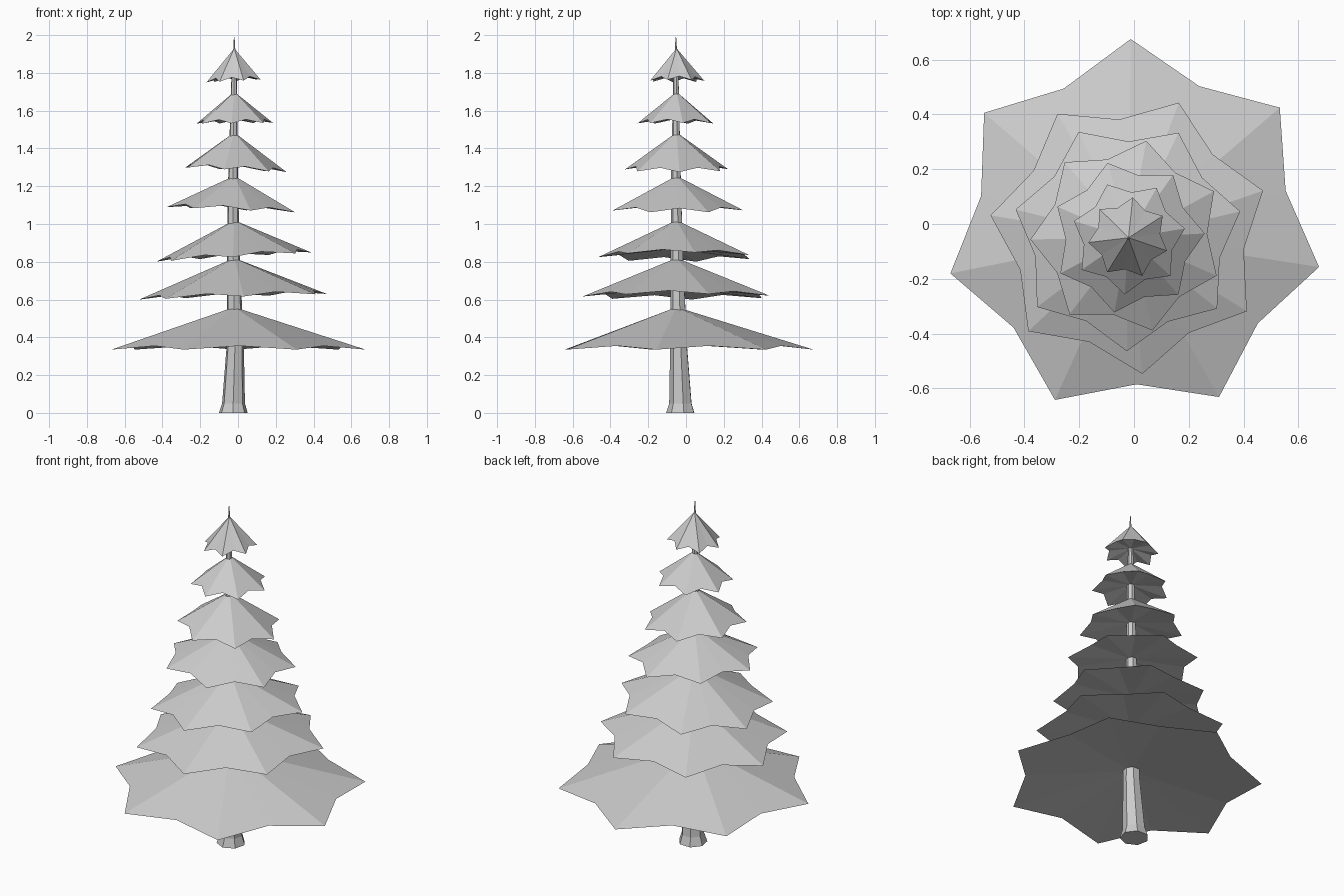
import bpy, bmesh
from math import sin, cos, radians, pi

if "Cube" in bpy.data.objects:
    bpy.data.objects.remove(bpy.data.objects["Cube"])

POINTS = 7


def finish(name, bm):
    bmesh.ops.recalc_face_normals(bm, faces=bm.faces)
    mesh = bpy.data.meshes.new(name)
    bm.to_mesh(mesh)
    bm.free()
    obj = bpy.data.objects.new(name, mesh)
    bpy.context.collection.objects.link(obj)
    return obj


def loft(name, rings, sides):
    """Closed flat-sided tube through (x, y, z, radius) rings."""
    bm = bmesh.new()
    loops = []
    for x, y, z, r in rings:
        loops.append([bm.verts.new((x + r * cos(2 * pi * i / sides + 0.2),
                                    y + r * sin(2 * pi * i / sides + 0.2), z))
                      for i in range(sides)])
    for a, b in zip(loops, loops[1:]):
        for i in range(sides):
            j = (i + 1) % sides
            bm.faces.new((a[i], a[j], b[j], b[i]))
    bm.faces.new(loops[0][::-1])
    bm.faces.new(loops[-1])
    return finish(name, bm)


def branch_tier(name, cx, cy, start, outer, inner, z_rim, z_under, z_top, tilt):
    """Star-shaped cone with a shallow hollow underside."""
    bm = bmesh.new()
    rim = []
    for i in range(POINTS * 2):
        a = radians(start) + pi * i / POINTS
        r, lift = (inner, 0.02) if i % 2 else (outer, 0)
        rim.append(bm.verts.new((cx + r * cos(a), cy + r * sin(a),
                                 z_rim + lift + tilt * r * cos(a))))
    top = bm.verts.new((-0.02, -0.05, z_top))
    under = bm.verts.new((-0.02, -0.05, z_under))
    for i, v in enumerate(rim):
        w = rim[(i + 1) % len(rim)]
        bm.faces.new((v, w, top))
        bm.faces.new((w, v, under))
    return finish(name, bm)


# Slightly leaning trunk with a flared foot
loft("trunk", [(-0.025, -0.027, 0, 0.078), (-0.024, -0.027, 0.05, 0.062),
               (-0.015, -0.037, 0.35, 0.047), (-0.025, -0.047, 0.85, 0.034),
               (-0.026, -0.052, 1.2, 0.028), (-0.02, -0.053, 1.85, 0.013)], 7)

# Thin leader at the very top
loft("top_spike", [(-0.02, -0.053, 1.85, 0.010), (-0.02, -0.054, 1.99, 0.002)], 5)

# Branch tiers, bottom to top:
# centre x, y, start angle, outer and inner radius, rim, underside, apex, tilt
tiers = [
    (0.0, -0.015, 91, 0.69, 0.57, 0.335, 0.42, 0.56, 0.0),
    (-0.016, -0.037, 69.5, 0.512, 0.42, 0.615, 0.665, 0.82, 0.03),
    (-0.023, -0.044, 63.8, 0.42, 0.345, 0.825, 0.87, 1.02, 0.06),
    (-0.023, -0.045, 79, 0.355, 0.29, 1.075, 1.11, 1.255, -0.04),
    (-0.022, -0.047, 54, 0.28, 0.227, 1.287, 1.33, 1.485, -0.045),
    (-0.02, -0.049, 9, 0.208, 0.165, 1.533, 1.565, 1.70, 0.01),
    (-0.02, -0.05, 84, 0.148, 0.116, 1.757, 1.79, 1.93, 0.05),
]
for n, t in enumerate(tiers, 1):
    branch_tier(f"branch_tier_{n}", *t)
